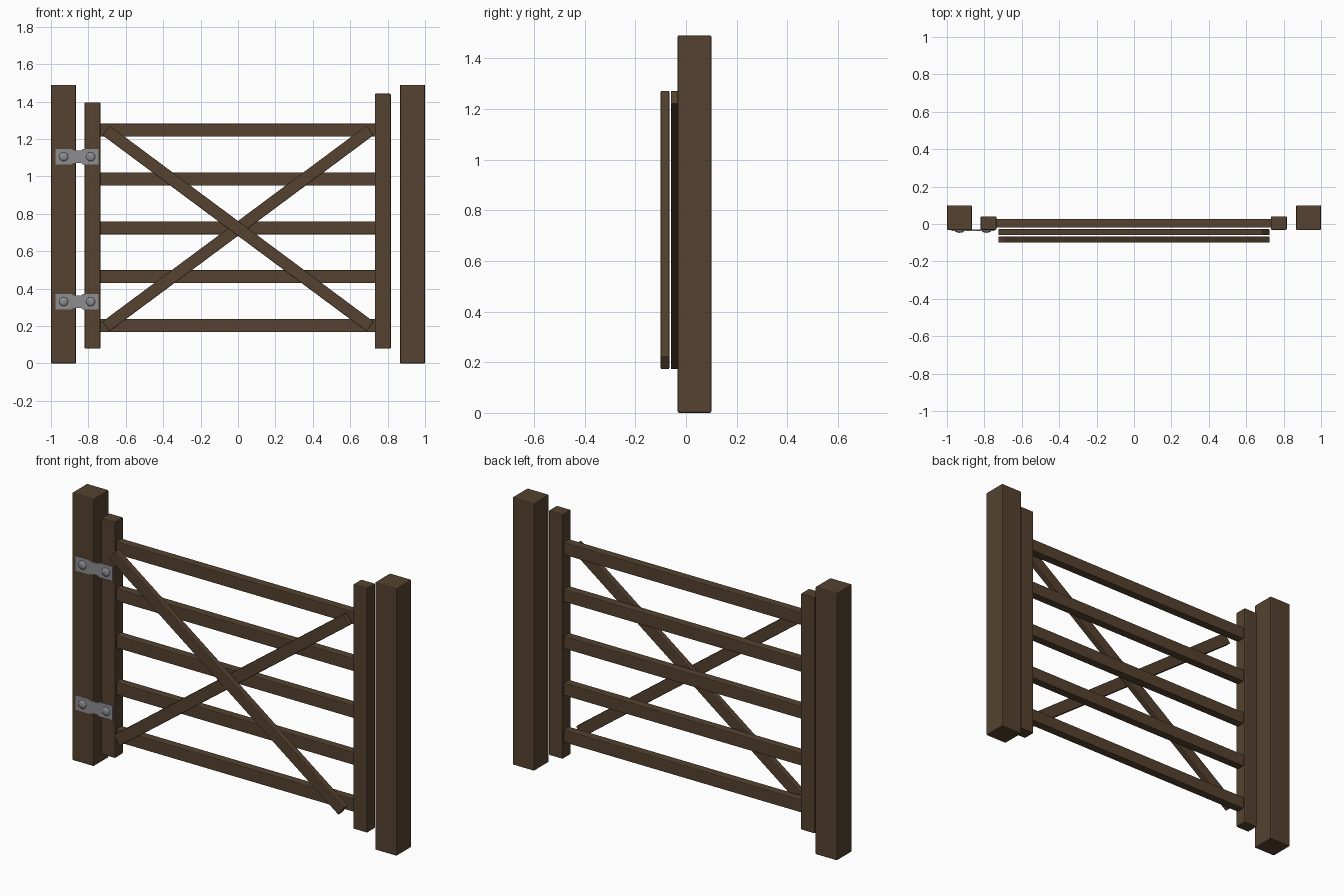
import bpy, bmesh, math
from mathutils import Matrix

cube = bpy.data.objects.get("Cube")
if cube:
    bpy.data.objects.remove(cube, do_unlink=True)


def material(name, rgb):
    m = bpy.data.materials.new(name)
    m.use_nodes = True
    m.diffuse_color = (*rgb, 1)
    bsdf = m.node_tree.nodes["Principled BSDF"]
    bsdf.inputs["Base Color"].default_value = (*rgb, 1)
    bsdf.inputs["Roughness"].default_value = 0.8
    return m


wood = material("brown_wood", (0.09, 0.055, 0.029))
steel = material("grey_steel", (0.27, 0.27, 0.285))


def finish(name, bm, mat):
    bmesh.ops.recalc_face_normals(bm, faces=bm.faces)
    mesh = bpy.data.meshes.new(name)
    bm.to_mesh(mesh)
    bm.free()
    mesh.materials.append(mat)
    ob = bpy.data.objects.new(name, mesh)
    bpy.context.collection.objects.link(ob)
    return ob


def beam(name, x, y, z, bevel, angle=0):
    """Bevelled timber spanning the given (min, max) ranges, turned about y."""
    size = [b - a for a, b in (x, y, z)]
    mid = [(a + b) / 2 for a, b in (x, y, z)]
    bm = bmesh.new()
    bmesh.ops.create_cube(bm, size=1, matrix=Matrix.Diagonal((*size, 1)))
    bmesh.ops.bevel(bm, geom=bm.edges[:], offset=bevel, segments=2,
                    profile=0.5, affect='EDGES')
    bm.transform(Matrix.Translation(mid) @ Matrix.Rotation(angle, 4, 'Y'))
    return finish(name, bm, wood)


# Ground posts
for side, s in (("right", -1), ("left", 1)):
    x = sorted((s * 0.866, s * 1.0))
    beam(side + "_post", x, (-0.033, 0.1), (0, 1.49), 0.006)

# Gate stiles, the latch side standing taller
beam("hinge_stile", (-0.82, -0.736), (-0.031, 0.04), (0.08, 1.395), 0.004)
beam("latch_stile", (0.732, 0.817), (-0.031, 0.04), (0.08, 1.442), 0.004)

# Five horizontal rails
for i in range(5):
    z = 0.203 + i * 0.261
    beam(f"rail_{i + 1}", (-0.745, 0.745), (-0.02, 0.028),
         (z - 0.035, z + 0.035), 0.004)

# Crossed diagonal braces, one laid over the other
tilt = math.radians(36.6)
for name, y, a in (("front_brace", (-0.1, -0.066), tilt),
                   ("rear_brace", (-0.06, -0.027), -tilt)):
    beam(name, (-0.88, 0.88), y, (0.69, 0.754), 0.004, a)

# Strap hinges: waisted plate with two domed bolts each
OUTLINE = ((0.115, 0.041), (0.03, 0.041), (0.022, 0.034))
for level, z in (("lower", 0.33), ("upper", 1.105)):
    half = list(OUTLINE)
    pts = half + [(-x, h) for x, h in reversed(half)]
    pts += [(x, -h) for x, h in reversed(pts)]
    bm = bmesh.new()
    face = bm.faces.new([bm.verts.new((x - 0.86, -0.038, z + h)) for x, h in pts])
    ext = bmesh.ops.extrude_face_region(bm, geom=[face])
    for v in ext["geom"]:
        if isinstance(v, bmesh.types.BMVert):
            v.co.y += 0.008
    finish(level + "_hinge_plate", bm, steel)
    for side, x in (("post", -0.932), ("gate", -0.788)):
        bm = bmesh.new()
        bmesh.ops.create_uvsphere(bm, u_segments=16, v_segments=8, radius=1)
        bm.transform(Matrix.Translation((x, -0.036, z)) @
                     Matrix.Rotation(math.pi / 2, 4, 'X') @
                     Matrix.Diagonal((0.025, 0.025, 0.011, 1)))
        bolt = finish(f"{level}_{side}_bolt", bm, steel)
        for p in bolt.data.polygons:
            p.use_smooth = True
